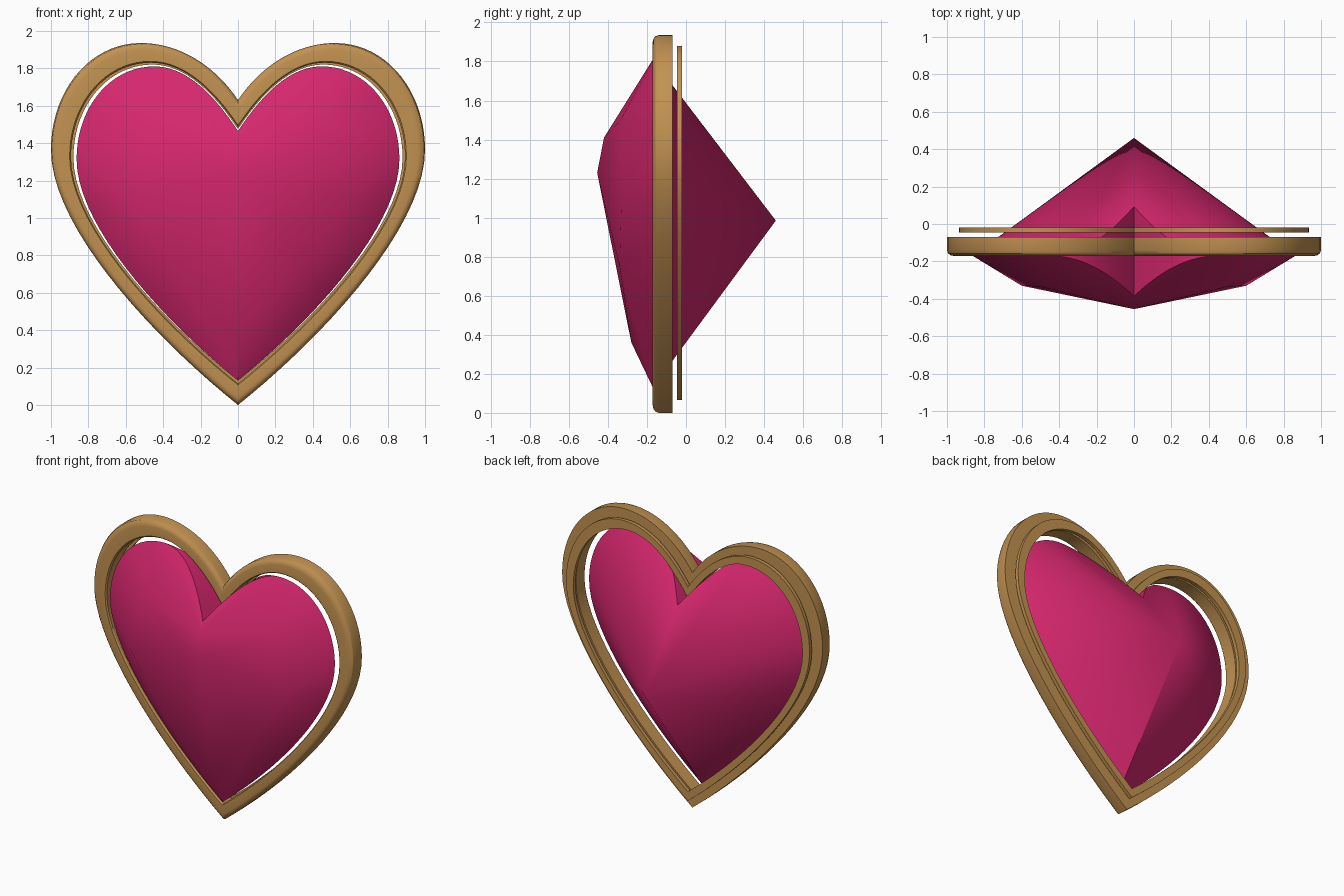
import bpy
import bmesh
import math
from mathutils import Vector
from mathutils.geometry import interpolate_bezier

cube = bpy.data.objects.get("Cube")
if cube:
    bpy.data.objects.remove(cube, do_unlink=True)


def material(name, color):
    m = bpy.data.materials.new(name)
    m.use_nodes = True
    m.diffuse_color = (*color, 1)
    bsdf = next(n for n in m.node_tree.nodes if n.type == 'BSDF_PRINCIPLED')
    bsdf.inputs["Base Color"].default_value = (*color, 1)
    return m


gold = material("gold", (0.54, 0.285, 0.082))
pink = material("deep pink", (0.67, 0.02, 0.155))


def half_heart(width, bottom, top, notch, steps=20):
    """Points (x, z) from the bottom tip round the +x lobe to the notch."""
    def pt(x, h):
        return Vector((x * width, bottom + h * (top - bottom)))
    tip, side, crest = pt(0, 0), pt(1, 0.705), pt(0.52, 1)
    dip = Vector((0, notch))
    segments = (
        (tip, pt(0.45, 0.186), pt(1, 0.49), side),
        (side, pt(1, 0.87), pt(0.79, 1), crest),
        (crest, pt(0.31, 1), dip + Vector((0.12, 0.18)), dip),
    )
    points = []
    for seg in segments:
        points += interpolate_bezier(*seg, steps)[:-1]
    return [Vector(p[:2]) for p in points] + [dip]


def heart(*params):
    right = half_heart(*params)
    return right + [Vector((-p.x, p.y)) for p in right[-2:0:-1]]


def finish(bm, name, mat, angle=30):
    bmesh.ops.recalc_face_normals(bm, faces=bm.faces)
    mesh = bpy.data.meshes.new(name)
    bm.to_mesh(mesh)
    bm.free()
    obj = bpy.data.objects.new(name, mesh)
    bpy.context.collection.objects.link(obj)
    if mat:
        mesh.materials.append(mat)
        smooth(obj, angle)
    return obj


def smooth(obj, angle):
    bpy.ops.object.select_all(action='DESELECT')
    obj.select_set(True)
    bpy.context.view_layer.objects.active = obj
    bpy.ops.object.shade_smooth_by_angle(angle=math.radians(angle))


def band(name, outer, inner, profile):
    """Sweep a closed profile of (outer-to-inner fraction, y) round the heart."""
    bm = bmesh.new()
    rows = []
    for o, i in zip(heart(*outer), heart(*inner)):
        row = []
        for t, y in profile:
            p = o.lerp(i, t)
            row.append(bm.verts.new((p.x, y, p.y)))
        rows.append(row)
    n = len(profile)
    for a, b in zip(rows, rows[1:] + rows[:1]):
        for k in range(n):
            bm.faces.new((a[k], a[(k + 1) % n], b[(k + 1) % n], b[k]))
    return finish(bm, name, gold)


# Rim with a rounded front edge, and the thin ring floating behind it
band("rim", (1, 0, 1.935, 1.63), (0.893, 0.115, 1.83, 1.485),
     [(0, -0.07), (0, -0.14), (0.06, -0.157), (0.18, -0.167), (0.35, -0.171),
      (0.93, -0.171), (1, -0.162), (1, -0.07)])
band("back_ring", (0.935, 0.065, 1.88, 1.55), (0.88, 0.13, 1.82, 1.475),
     [(0, -0.02), (0, -0.045), (1, -0.045), (1, -0.02)])

# Gem: convex hull of the girdle, the back point and the crown corners
gem_shape = (0.863, 0.13, 1.81, 1.465)
girdle_y = -0.17
bm = bmesh.new()
for p in heart(*gem_shape):
    bm.verts.new((p.x, girdle_y, p.y))
bm.verts.new((0, 0.46, 0.985))
for corner in ((0, -0.455, 1.23), (0, -0.42, 1.41), (0, -0.28, 0.36)):
    bm.verts.new(corner)
for x, y, z in ((0.5, -0.335, 1.5), (0.6, -0.33, 1.1), (0.36, -0.34, 0.75)):
    for s in (-1, 1):
        bm.verts.new((s * x, y, z))
hull = bmesh.ops.convex_hull(bm, input=bm.verts)
loose = {g for g in hull["geom_interior"] + hull["geom_unused"]
         if isinstance(g, bmesh.types.BMVert)}
bmesh.ops.delete(bm, geom=list(loose), context='VERTS')
gem = finish(bm, "gem", pink)

# Wedge between the lobes, cut straight through the gem
right = half_heart(*gem_shape)[-20:]
outline = right + [Vector((-p.x, p.y)) for p in right[-2::-1]]
outline += [Vector((outline[-1].x, 2.2)), Vector((right[0].x, 2.2))]
bm = bmesh.new()
base = bm.faces.new([bm.verts.new((p.x, -1, p.y)) for p in outline])
ext = bmesh.ops.extrude_face_region(bm, geom=[base], use_keep_orig=True)
bmesh.ops.translate(bm, vec=(0, 2, 0),
                    verts=[g for g in ext["geom"] if isinstance(g, bmesh.types.BMVert)])
cutter = finish(bm, "notch_cutter", None)
cutter.hide_render = True

cut = gem.modifiers.new("notch", 'BOOLEAN')
cut.operation = 'DIFFERENCE'
cut.solver = 'EXACT'
cut.object = cutter
bpy.context.view_layer.objects.active = gem
bpy.ops.object.modifier_apply(modifier=cut.name)
bpy.data.objects.remove(cutter, do_unlink=True)
smooth(gem, 30)
